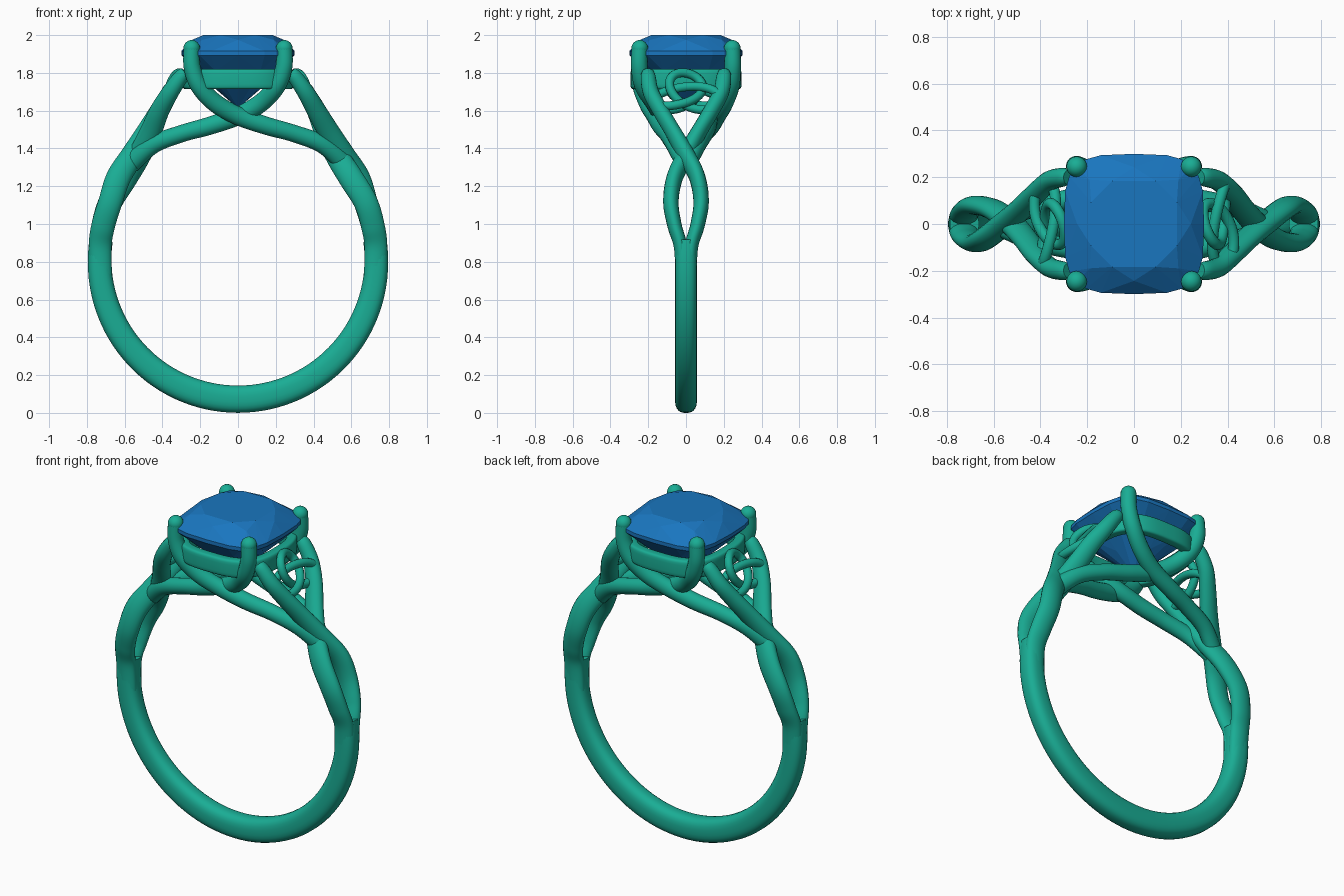
import bpy, bmesh, math
from mathutils import Vector

if "Cube" in bpy.data.objects:
    bpy.data.objects.remove(bpy.data.objects["Cube"])


def material(name, color):
    m = bpy.data.materials.new(name)
    m.diffuse_color = color
    m.use_nodes = True
    m.node_tree.nodes["Principled BSDF"].inputs["Base Color"].default_value = m.diffuse_color
    return m


METAL = material("green_metal", (0.01, 0.42, 0.30, 1))
GEM = material("blue_stone", (0.01, 0.18, 0.52, 1))


def finish(name, bm, mat, smooth=True):
    bmesh.ops.recalc_face_normals(bm, faces=bm.faces)
    me = bpy.data.meshes.new(name)
    bm.to_mesh(me)
    bm.free()
    ob = bpy.data.objects.new(name, me)
    bpy.context.collection.objects.link(ob)
    me.materials.append(mat)
    if smooth:
        bpy.ops.object.select_all(action='DESELECT')
        ob.select_set(True)
        bpy.context.view_layer.objects.active = ob
        bpy.ops.object.shade_smooth_by_angle(angle=math.radians(40))
    return ob


def spline(pts, steps=8):
    # Catmull-Rom through (x, y, z, half width, half depth) stations
    p = [pts[0]] + list(pts) + [pts[-1]]
    out = []
    for i in range(1, len(p) - 2):
        for k in range(steps):
            t = k / steps
            out.append([0.5 * (2 * b + (c - a) * t + (2 * a - 5 * b + 4 * c - d) * t * t
                               + (3 * b - a - 3 * c + d) * t ** 3)
                        for a, b, c, d in zip(*p[i - 1:i + 3])])
    return out + [list(pts[-1])]


def spow(v, e):
    return math.copysign(abs(v) ** e, v)


def sweep(name, path, ref, turn=1, closed=False, power=2.0, sides=20):
    # sweeps a (super)ellipse along the path; turn=-1 rotates half a turn about z
    bm = bmesh.new()
    ref = Vector(ref)
    n = len(path)
    rings = []
    for i, (x, y, z, a, b) in enumerate(path):
        lo = path[(i - 1) % n] if closed else path[max(i - 1, 0)]
        hi = path[(i + 1) % n] if closed else path[min(i + 1, n - 1)]
        tan = (Vector(hi[:3]) - Vector(lo[:3])).normalized()
        w = (ref - tan * ref.dot(tan)).normalized()
        d = tan.cross(w)
        ring = []
        for k in range(sides):
            t = math.tau * (k + 0.5) / sides
            q = Vector((x, y, z)) + w * a * spow(math.cos(t), 2 / power) \
                + d * b * spow(math.sin(t), 2 / power)
            ring.append(bm.verts.new((q.x * turn, q.y * turn, q.z)))
        rings.append(ring)
    for i in range(n if closed else n - 1):
        r, s = rings[i], rings[(i + 1) % n]
        for k in range(sides):
            j = (k + 1) % sides
            bm.faces.new((r[k], r[j], s[j], s[k]))
    if not closed:
        bm.faces.new(rings[0])
        bm.faces.new(rings[-1])
    return finish(name, bm, METAL)


def cushion(r, t, power=3.6):
    return r * spow(math.cos(t), 2 / power), r * spow(math.sin(t), 2 / power)


# lower band: a plain bar around the bottom of the finger hole
band = []
for i in range(65):
    t = math.radians(-188 + 196 * i / 64)
    thick = 0.0625 + 0.010 * max(0, -math.sin(t))
    R = 0.7325 + 0.005 * max(0, -math.sin(t))
    band.append((R * math.cos(t), 0, 0.81 + R * math.sin(t), 0.058, thick))
sweep("lower_band", band, (0, 1, 0), power=2.6, sides=24)

for turn, side in ((1, "right"), (-1, "left")):
    for s, tag in ((1, "over"), (-1, "under")):
        # split shank strand that crosses its twin and rises into the shoulder
        o = 0.018 * s
        strand = [(.722, .020 * s, .683, .036, .058), (.730, .028 * s, .874, .036, .061),
                  (.714, .060 * s, .990, .038, .063), (.676, .080 * s, 1.115, .041, .064),
                  (.615 + o, .060 * s, 1.245, .043, .066), (.540 + o, 0, 1.365, .046, .062),
                  (.470 + o / 2, -.070 * s, 1.490, .042, .058), (.415, -.135 * s, 1.600, .042, .052),
                  (.360, -.185 * s, 1.695, .042, .046), (.305, -.200 * s, 1.775, .040, .040),
                  (.280, -.200 * s, 1.800, .032, .032)]
        sweep(f"{side}_shoulder_strand_{tag}", spline(strand), (0, 1, 0), turn)

        # strand that leaves the crossing, passes under the stone, becomes a prong
        inset = 0.0 if s == 1 else 0.035
        prong = [(.565, -.015, 1.320, .040, .050), (.450, -.065, 1.420, .042, .048),
                 (.300, -.100, 1.478, .044, .046), (.150, -.135 + inset * .5, 1.520, .045, .048),
                 (.000, -.165 + inset, 1.572, .045, .049), (-.120, -.205 + inset, 1.640, .045, .049),
                 (-.205, -.238 + inset * .3, 1.730, .045, .047), (-.243, -.247, 1.830, .044, .045),
                 (-.245, -.245, 1.930, .043, .043)]
        prong = [(x, y * s, z, a, b) for x, y, z, a, b in prong]
        sweep(f"{side}_prong_strand_{tag}", spline(prong), (0, 1, 0), turn)

        # rounded prong tip
        bm = bmesh.new()
        bmesh.ops.create_uvsphere(bm, u_segments=20, v_segments=12, radius=0.044)
        bmesh.ops.translate(bm, verts=bm.verts, vec=(-.245 * turn, -.245 * s * turn, 1.93))
        finish(f"{side}_prong_tip_{tag}", bm, METAL)

    # three-lobed knot on the sloping side panel
    up, out = Vector((-.5, 0, .866)), Vector((.866, 0, .5))
    knot = []
    for i in range(96):
        t = math.tau * i / 96
        q = Vector((.365, 0, 1.69)) + out * 0.022 * math.sin(3 * t) \
            + up * 0.042 * (2 * math.cos(2 * t) - math.cos(t)) \
            + Vector((0, 1, 0)) * 0.066 * (math.sin(t) + 2 * math.sin(2 * t))
        knot.append((*q, .024, .024))
    sweep(f"{side}_side_knot", knot, out, turn, closed=True, sides=12)

# gallery rail under the girdle
rail = [(*cushion(.265, math.tau * (i + .5) / 72, 3.0), 1.767, .053, .030) for i in range(72)]
sweep("gallery_rail", rail, (0, 0, 1), closed=True, power=5)

# faceted cushion-cut stone: hull of table, crown, girdle and pavilion outlines
bm = bmesh.new()
for z, r, n, shift, power in ((2.0, .195, 8, .5, 2.6), (1.975, .243, 8, 0, 2.8),
                              (1.915, .300, 24, 0, 3.6), (1.893, .300, 24, 0, 3.6),
                              (1.81, .225, 8, .5, 3.0), (1.72, .125, 8, 0, 2.4),
                              (1.625, .015, 8, .5, 2)):
    for k in range(n):
        bm.verts.new((*cushion(r, math.tau * (k + shift) / n, power), z))
hull = bmesh.ops.convex_hull(bm, input=bm.verts)
loose = [v for v in bm.verts if not v.link_faces]
bmesh.ops.delete(bm, geom=loose, context='VERTS')
finish("cushion_stone", bm, GEM, smooth=False)
